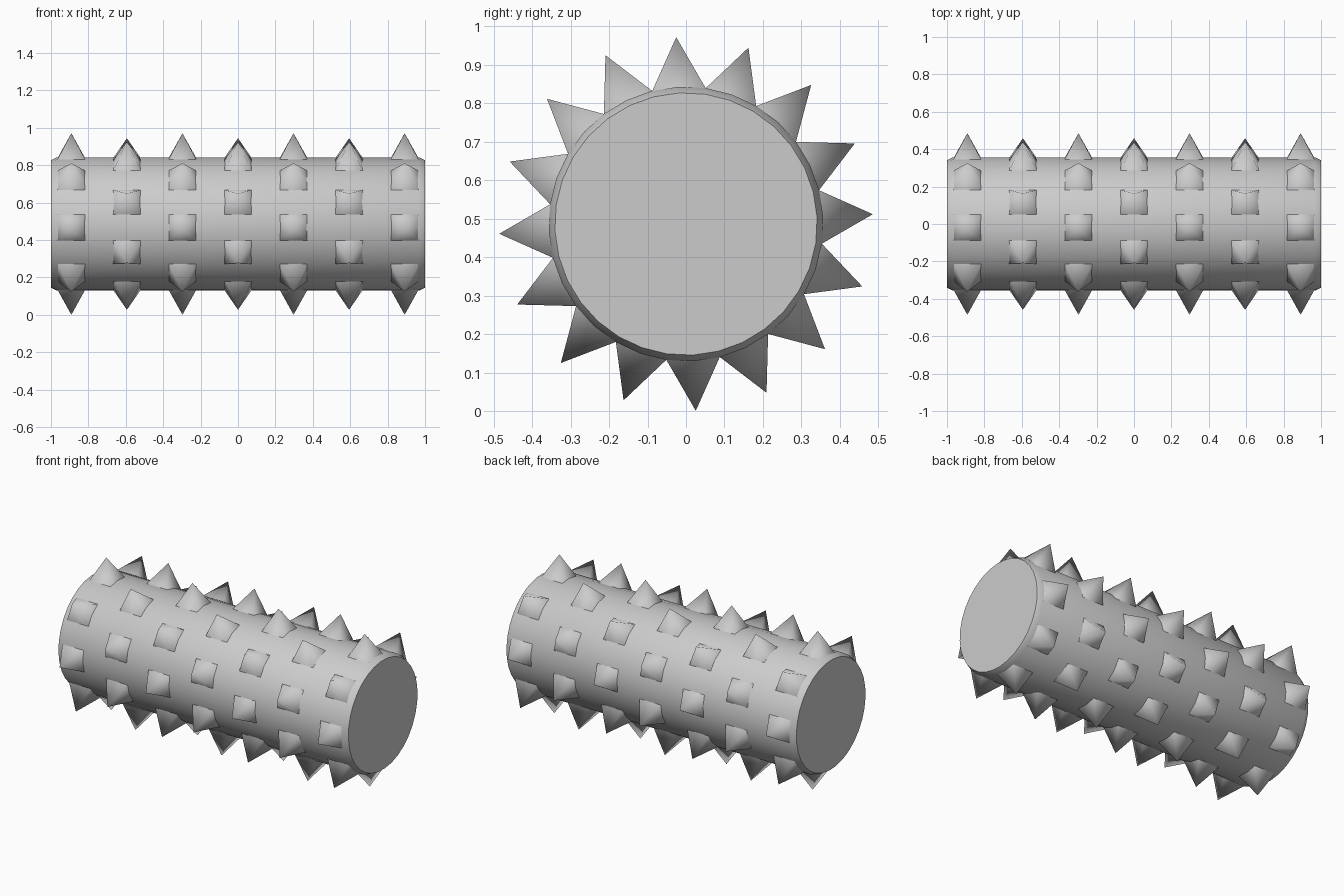
import bpy, bmesh
from math import cos, sin, radians, pi
from mathutils import Matrix

if "Cube" in bpy.data.objects:
    bpy.data.objects.remove(bpy.data.objects["Cube"])

CZ = 0.486            # axis height
R_BODY, R_TIP = 0.357, 0.486
TWIST = 3.0           # angular offset of the whole pattern


def make_object(name, bm):
    me = bpy.data.meshes.new(name)
    bm.to_mesh(me)
    bm.free()
    ob = bpy.data.objects.new(name, me)
    bpy.context.collection.objects.link(ob)
    ob.location.z = CZ
    return ob


# Roller body: lathed profile along x with slightly bevelled ends
N = 32
profile = [(-1, 0.341), (-0.967, R_BODY), (0.967, R_BODY), (1, 0.341)]
bm = bmesh.new()
rings = []
for x, r in profile:
    rings.append([bm.verts.new((x, r * cos(radians(TWIST) + 2 * pi * i / N),
                                r * sin(radians(TWIST) + 2 * pi * i / N))) for i in range(N)])
for a, b in zip(rings, rings[1:]):
    for i in range(N):
        j = (i + 1) % N
        bm.faces.new((a[i], a[j], b[j], b[i]))
bm.faces.new(rings[0])
bm.faces.new(rings[-1])
bmesh.ops.recalc_face_normals(bm, faces=bm.faces)
for f in bm.faces:
    f.smooth = len(f.verts) == 4
body = make_object("roller_body", bm)
for e in body.data.edges:
    if all(abs(body.data.vertices[v].co.x) > 0.99 for v in e.vertices):
        e.use_edge_sharp = True

# Spikes: seven rings of eight square pyramids, alternate rings staggered
BASE = 0.347
bm = bmesh.new()
for ring in range(7):
    x = (ring - 3) * 0.297
    for k in range(8):
        angle = radians(TWIST + 45 * k + (22.5 if ring % 2 else 0))
        mat = (Matrix.Rotation(angle - pi / 2, 4, 'X')
               @ Matrix.Translation((x, 0, (BASE + R_TIP) / 2))
               @ Matrix.Diagonal((0.075, 0.071, 1, 1))
               @ Matrix.Rotation(pi / 4, 4, 'Z'))
        bmesh.ops.create_cone(bm, cap_ends=True, segments=4, radius1=2 ** 0.5,
                              radius2=0, depth=R_TIP - BASE, matrix=mat)
bmesh.ops.remove_doubles(bm, verts=bm.verts, dist=1e-5)
# smooth pyramid sides, sharp hidden base
for f in bm.faces:
    f.smooth = len(f.verts) == 3
for e in bm.edges:
    if any(len(f.verts) == 4 for f in e.link_faces):
        e.smooth = False
make_object("spikes", bm)
